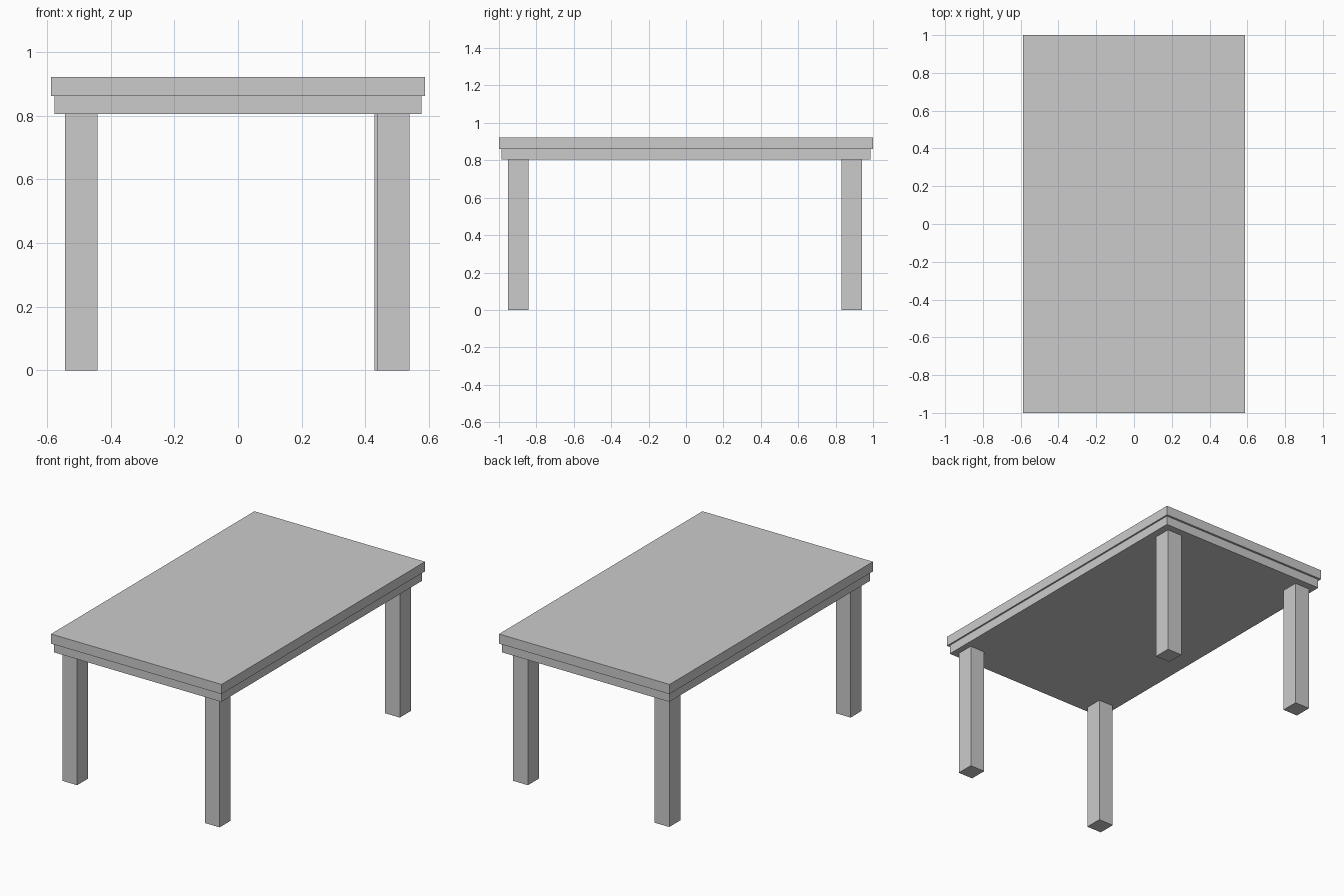
import bpy

if "Cube" in bpy.data.objects:
    bpy.data.objects.remove(bpy.data.objects["Cube"])


def box(name, x0, x1, y0, y1, z0, z1):
    """Axis-aligned box between the given bounds."""
    bpy.ops.mesh.primitive_cube_add(
        size=1, location=((x0 + x1) / 2, (y0 + y1) / 2, (z0 + z1) / 2))
    ob = bpy.context.object
    ob.name = name
    ob.scale = (x1 - x0, y1 - y0, z1 - z0)
    bpy.ops.object.transform_apply(location=False, rotation=False, scale=True)
    return ob


# Slab top and the slightly smaller layer beneath it
box("table_top", -0.587, 0.587, -1.0, 1.0, 0.861, 0.921)
box("under_top", -0.577, 0.577, -0.987, 0.987, 0.805, 0.861)

# Four square legs; the back right one sits slightly further inward
LEG_WIDTH, LEG_DEPTH = 0.102, 0.109
legs = {
    "front_left_leg": (-0.493, -0.896),
    "front_right_leg": (0.488, -0.896),
    "back_left_leg": (-0.493, 0.887),
    "back_right_leg": (0.480, 0.887),
}
for name, (x, y) in legs.items():
    box(name, x - LEG_WIDTH / 2, x + LEG_WIDTH / 2,
        y - LEG_DEPTH / 2, y + LEG_DEPTH / 2, 0, 0.805)
